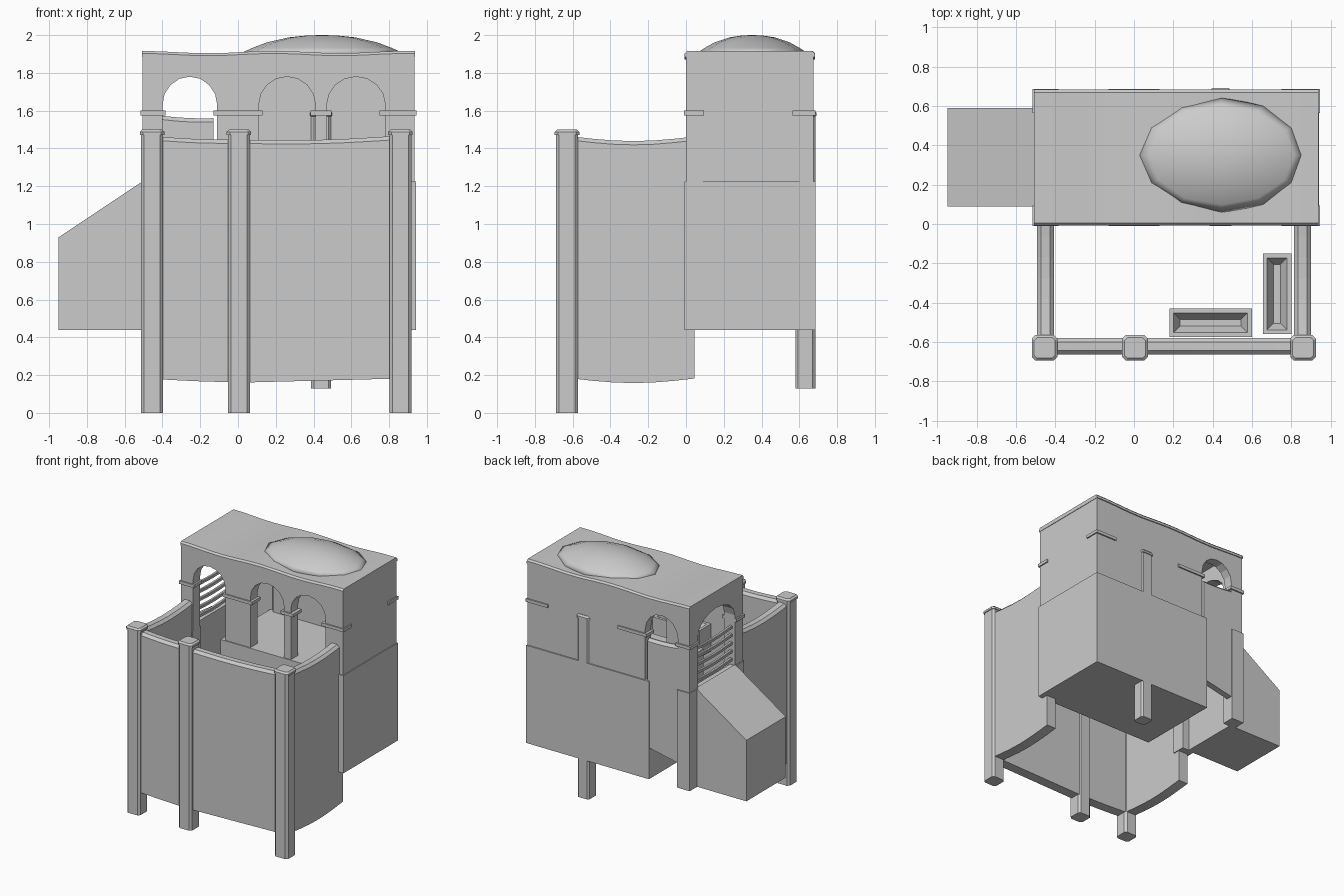
import bpy, bmesh, math
from mathutils import Vector

if "Cube" in bpy.data.objects:
    bpy.data.objects.remove(bpy.data.objects["Cube"])


def finish(name, bm, smooth=False):
    bmesh.ops.recalc_face_normals(bm, faces=bm.faces)
    me = bpy.data.meshes.new(name)
    bm.to_mesh(me)
    bm.free()
    ob = bpy.data.objects.new(name, me)
    bpy.context.collection.objects.link(ob)
    if smooth:
        for p in me.polygons:
            p.use_smooth = True
    return ob


def loft(name, rings, smooth=False):
    """Skin a list of closed rings and cap both ends."""
    bm = bmesh.new()
    vs = [[bm.verts.new(p) for p in r] for r in rings]
    n = len(rings[0])
    for a, b in zip(vs, vs[1:]):
        for i in range(n):
            j = (i + 1) % n
            bm.faces.new((a[i], a[j], b[j], b[i]))
    bm.faces.new(vs[0])
    bm.faces.new(vs[-1])
    return finish(name, bm, smooth)


def box(name, x0, x1, y0, y1, z0, z1):
    return loft(name, [[(x0, y0, z), (x1, y0, z), (x1, y1, z), (x0, y1, z)]
                       for z in (z0, z1)])


def wall(name, a, b, half, low, high, chamfer=.02, steps=6):
    """Wall from a to b; low and high are functions of t in 0..1."""
    a, b = Vector(a), Vector(b)
    d = (b - a).normalized()
    side = Vector((-d.y, d.x))
    rings = []
    for k in range(steps + 1):
        t = k / steps
        c, lo, hi = a.lerp(b, t), low(t), high(t)
        prof = [(-half, lo), (half, lo), (half, hi - chamfer), (half - chamfer, hi),
                (chamfer - half, hi), (-half, hi - chamfer)]
        rings.append([(*(c + side * o), z) for o, z in prof])
    return loft(name, rings)


def sag(z0, depth, z1=None):
    z1 = z0 if z1 is None else z1
    return lambda t: z0 + (z1 - z0) * t - depth * math.sin(math.pi * t)


def post(name, x, y, half, z0, z1):
    def ring(h, z):
        c = h * .72
        return [(x + u, y + v, z) for u, v in
                ((-c, -h), (c, -h), (h, -c), (h, c), (c, h), (-c, h), (-h, c), (-h, -c))]
    return loft(name, [ring(half * .95, z0), ring(half * .95, z1 - .03), ring(half * 1.05, z1 - .028),
                       ring(half * 1.05, z1 - .012), ring(half * .85, z1)])


def arcade(name, u0, u1, base, top, arches, v0, v1, along_x=True):
    """Upright wall with round-headed openings cut up from its base."""
    pts = [(u0, top), (u0, base)]
    for a, b in arches:
        c, r = (a + b) / 2, (b - a) / 2
        pts.append((a, base))
        for k in range(9):
            t = math.pi * (1 - k / 8)
            pts.append((c + r * math.cos(t), 1.63 + .15 * math.sin(t)))
        pts.append((b, base))
    pts += [(u1, base), (u1, top)]
    return loft(name, [[(u, v, z) if along_x else (v, u, z) for u, z in pts]
                       for v in (v0, v1)])


# yard posts and sagging yard walls
for i, x in enumerate((-.455, .005, .86)):
    post(f"yard_post_{i}", x, -.63, .062, 0, 1.5)
wall("yard_wall_front_left", (-.45, -.622), (.005, -.622), .042, sag(.18, .003, .162), sag(1.465, .006, 1.447))
wall("yard_wall_front_right", (.005, -.622), (.86, -.622), .042, sag(.16, 0, .182), sag(1.447, .012, 1.468))
for s, x in (("left", -.45), ("right", .858)):
    wall("yard_wall_" + s, (x, -.6), (x, .045), .043, sag(.182, .024), sag(1.463, .024))

# raised base of the room and stair hood at the left
box("room_base", -.15, .942, -.008, .685, .44, 1.225)
for s, y0, y1 in (("front", -.008, .1), ("back", .58, .685)):
    box("porch_footing_" + s, -.512, -.4, y0, y1, .44, 1.225)
box("porch_side_base", -.5, -.46, .1, .58, .44, 1.225)
loft("stair_hood", [[(-.95, y, .44), (-.5, y, .44), (-.5, y, 1.23), (-.95, y, .93)]
                    for y in (.09, .59)])
wall("porch_back_panel", (-.42, .65), (-.13, .65), .025, sag(.63, 0, .69), sag(1.575, .006, 1.56))

# upper walls with arches
arcade("upper_front", -.505, .935, 1.22, 1.89, [(-.4, -.11), (.11, .41), (.47, .78)], 0, .09)
arcade("upper_back", -.505, .935, 1.22, 1.89, [(-.4, -.11)], .6, .675)
arcade("upper_left", .05, .63, 1.22, 1.89, [(.1, .57)], -.504, -.41, False)
box("upper_right", .86, .934, .05, .63, 1.22, 1.89)

# capital bands around the pillars
for s, x0, x1 in (("left", -.517, -.385), ("right", .75, .945)):
    for e, y0, y1 in (("front", -.01, .095), ("back", .565, .686)):
        box(f"band_{s}_{e}", x0, x1, y0, y1, 1.575, 1.6)
for e, y0, y1 in (("front", -.01, .1), ("back", .59, .686)):
    box("band_middle_" + e, -.13, .13, y0, y1, 1.575, 1.6)
box("band_slim", .385, .495, -.01, .1, 1.575, 1.6)

# back post
post("back_post", .44, .632, .056, .13, 1.6)

# railing bars in the left opening
for i in range(5):
    z = 1.27 + i * .065
    wall(f"rail_bar_{i}", (-.47, .08), (-.47, .6), .012, sag(z - .01, .015), sag(z + .012, .015), .004)

# roof slab with slightly wavy edges
wave = lambda t: .006 * math.cos(t * 13)
wall("roof", (-.508, .338), (.938, .338), .345, lambda t: 1.878 + wave(t),
     lambda t: 1.91 + wave(t), .013, 16)

# low dome
loft("dome", [[(.445 + .44 * f * math.cos(k * math.pi / 6), .35 + .3 * f * math.sin(k * math.pi / 6), z)
               for k in range(12)]
              for f, z in ((1, 1.9), (.84, 1.932), (.66, 1.962), (.4, 1.988), (.18, 1.998), (.02, 2))], True)


# troughs in the yard
def trough(name, x0, x1, y0, y1):
    def ring(d, z):
        return [(x0 + d, y0 + d, z), (x1 - d, y0 + d, z), (x1 - d, y1 - d, z), (x0 + d, y1 - d, z)]
    loft(name, [ring(0, .9), ring(0, 1.12), ring(.022, 1.12), ring(.055, 1.06)])


trough("trough_front", .18, .6, -.575, -.43)
trough("trough_side", .655, .8, -.56, -.15)
